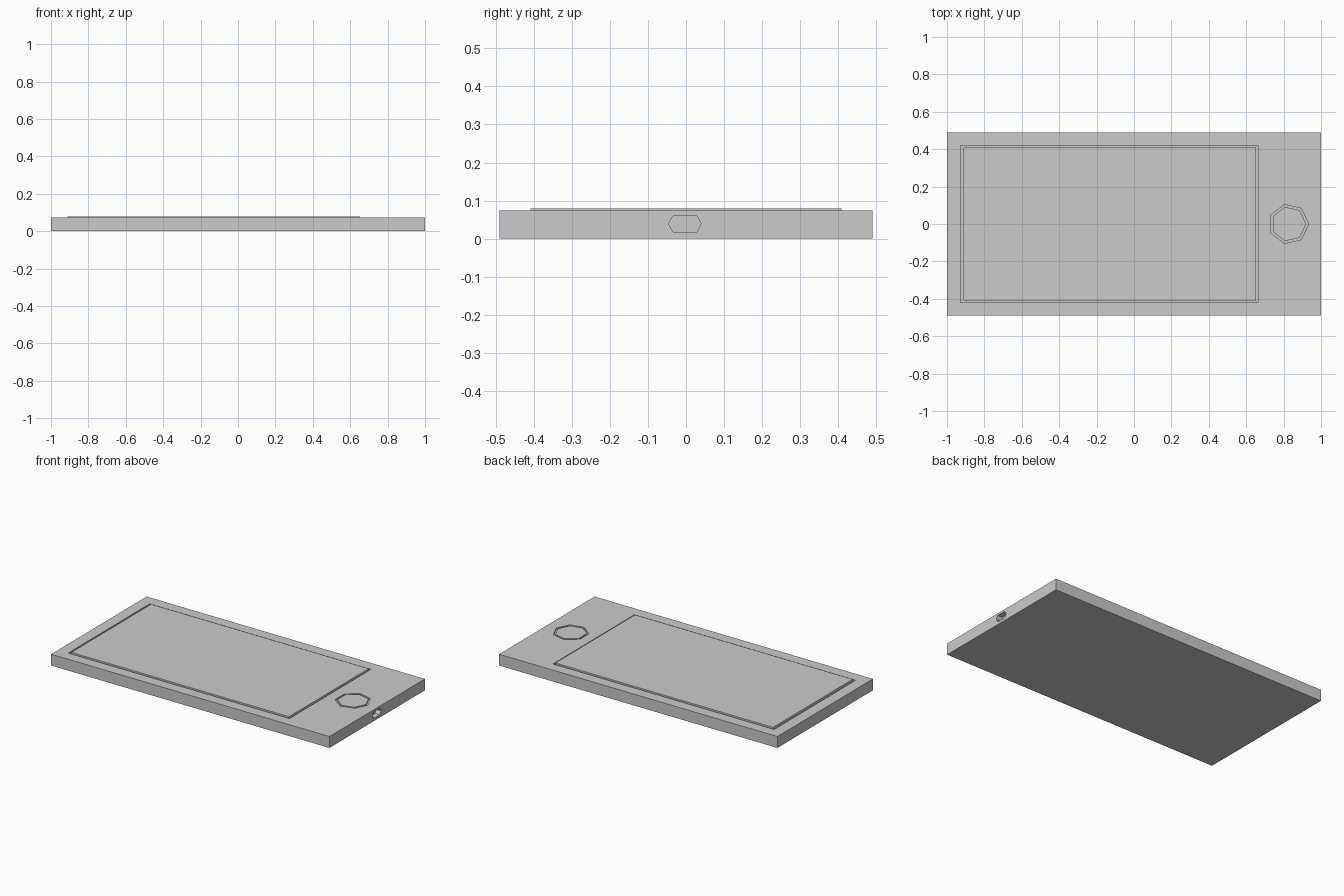
import bpy, bmesh, math

if "Cube" in bpy.data.objects:
    bpy.data.objects.remove(bpy.data.objects["Cube"])

TOP = 0.074


def prism(name, outline, direction):
    """Extrude a flat outline of 3D points along a direction."""
    bm = bmesh.new()
    face = bm.faces.new([bm.verts.new(p) for p in outline])
    ext = bmesh.ops.extrude_face_region(bm, geom=[face], use_keep_orig=True)
    verts = [v for v in ext["geom"] if isinstance(v, bmesh.types.BMVert)]
    bmesh.ops.translate(bm, verts=verts, vec=direction)
    bmesh.ops.recalc_face_normals(bm, faces=bm.faces)
    mesh = bpy.data.meshes.new(name)
    bm.to_mesh(mesh)
    bm.free()
    obj = bpy.data.objects.new(name, mesh)
    bpy.context.collection.objects.link(obj)
    return obj


def rect(x0, x1, y, z):
    return [(x0, -y, z), (x1, -y, z), (x1, y, z), (x0, y, z)]


def heptagon(r, z):
    return [(0.827 + r * math.cos(i * math.tau / 7), r * math.sin(i * math.tau / 7), z)
            for i in range(7)]


# flat slab body
body = prism("body", rect(-1, 1, 0.49, 0), (0, 0, TOP))

# recesses for the screen, the button and the charging port
port = [(-0.046, 0.039), (-0.034, 0.017), (0.028, 0.017),
        (0.04, 0.039), (0.028, 0.06), (-0.034, 0.06)]
cutters = [
    prism("screen_cutter", rect(-0.927, 0.663, 0.419, TOP - 0.01), (0, 0, 0.05)),
    prism("button_cutter", heptagon(0.107, TOP - 0.01), (0, 0, 0.05)),
    prism("port_cutter", [(0.965, y, z) for y, z in port], (0.1, 0, 0)),
]
bpy.context.view_layer.objects.active = body
for cutter in cutters:
    mod = body.modifiers.new(cutter.name, "BOOLEAN")
    mod.operation = "DIFFERENCE"
    mod.solver = "EXACT"
    mod.object = cutter
    bpy.ops.object.modifier_apply(modifier=mod.name)
for cutter in cutters:
    bpy.data.objects.remove(cutter)

# slightly raised screen and flush button, each leaving a thin groove
prism("screen", rect(-0.912, 0.653, 0.409, TOP - 0.01), (0, 0, 0.015))
prism("home_button", heptagon(0.094, TOP - 0.01), (0, 0, 0.01))
